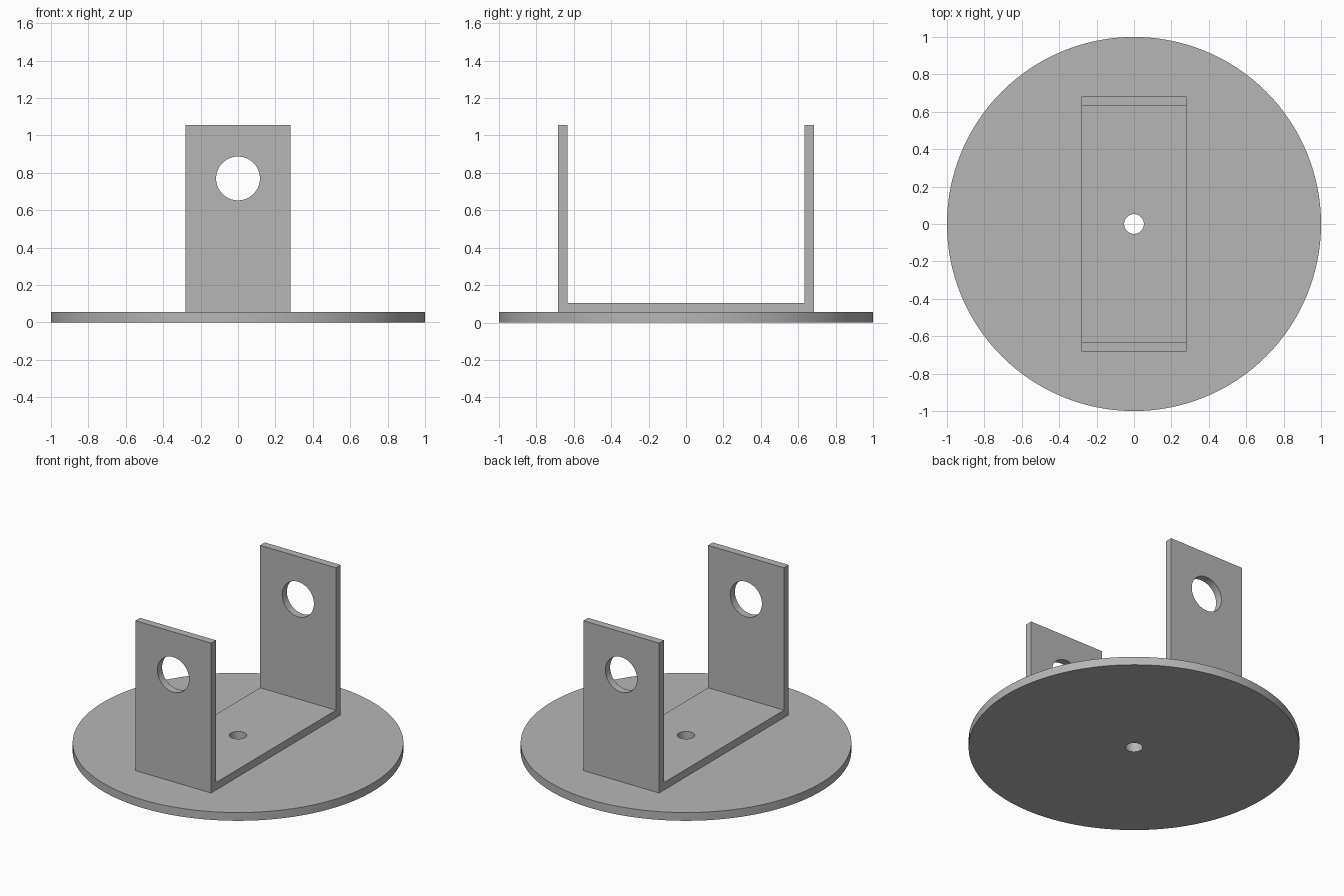
import bpy
import bmesh
from math import radians

cube = bpy.data.objects.get("Cube")
if cube:
    bpy.data.objects.remove(cube, do_unlink=True)

BASE_H = 0.055      # disc thickness
PLATE = 0.05        # bracket sheet thickness
HALF_W = 0.28       # bracket half width
HALF_L = 0.683      # bracket half length
TOP = 1.055         # top of the uprights

grey = bpy.data.materials.new("plain grey")
grey.use_nodes = True
colour = (0.47, 0.47, 0.47, 1)
grey.diffuse_color = colour
grey.node_tree.nodes["Principled BSDF"].inputs["Base Color"].default_value = colour


def cylinder(name, radius, depth, location, rotation=(0, 0, 0), sides=96):
    bpy.ops.mesh.primitive_cylinder_add(vertices=sides, radius=radius, depth=depth,
                                        location=location, rotation=rotation)
    obj = bpy.context.object
    obj.name = name
    obj.data.materials.append(grey)
    return obj


def drill(obj, radius, depth, location, rotation=(0, 0, 0)):
    """Cut a round hole through obj and discard the cutter."""
    cutter = cylinder("hole_cutter", radius, depth, location, rotation, 64)
    cutter.hide_render = True
    mod = obj.modifiers.new("hole", 'BOOLEAN')
    mod.operation = 'DIFFERENCE'
    mod.solver = 'EXACT'
    mod.object = cutter
    bpy.context.view_layer.objects.active = obj
    bpy.ops.object.modifier_apply(modifier=mod.name)
    bpy.data.objects.remove(cutter, do_unlink=True)


def smooth(obj):
    bpy.ops.object.select_all(action='DESELECT')
    obj.select_set(True)
    bpy.context.view_layer.objects.active = obj
    bpy.ops.object.shade_smooth_by_angle(angle=radians(30))


# Round base plate
base = cylinder("base_disc", 1, BASE_H, (0, 0, BASE_H / 2), sides=128)

# U-shaped bracket: side profile extruded across x
inner, floor = HALF_L - PLATE, BASE_H + PLATE
profile = [(-HALF_L, BASE_H), (HALF_L, BASE_H), (HALF_L, TOP), (inner, TOP),
           (inner, floor), (-inner, floor), (-inner, TOP), (-HALF_L, TOP)]
bm = bmesh.new()
face = bm.faces.new([bm.verts.new((-HALF_W, y, z)) for y, z in profile])
side = bmesh.ops.extrude_face_region(bm, geom=[face])
bmesh.ops.translate(bm, vec=(2 * HALF_W, 0, 0),
                    verts=[v for v in side["geom"] if isinstance(v, bmesh.types.BMVert)])
bmesh.ops.recalc_face_normals(bm, faces=bm.faces)
mesh = bpy.data.meshes.new("u_bracket")
bm.to_mesh(mesh)
bm.free()
mesh.materials.append(grey)
bracket = bpy.data.objects.new("u_bracket", mesh)
bpy.context.collection.objects.link(bracket)

# Axle holes through both uprights, bolt hole through floor and base
drill(bracket, 0.117, 2, (0, 0, 0.77), (radians(90), 0, 0))
for part in (base, bracket):
    drill(part, 0.053, 0.5, (0, 0, BASE_H))
    smooth(part)
